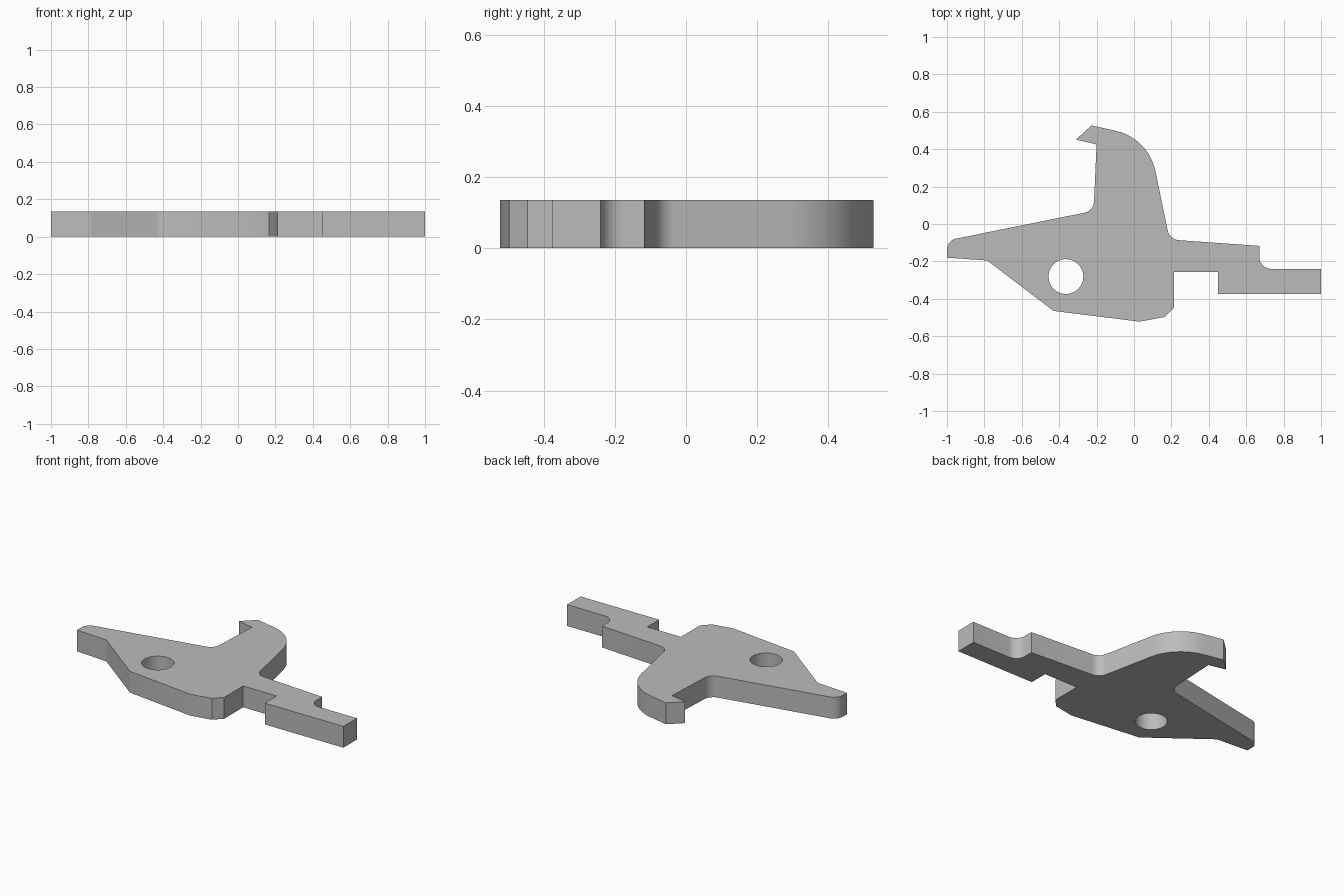
import bpy, bmesh, math
from mathutils import Vector

HEIGHT = 0.135

cube = bpy.data.objects.get("Cube")
if cube:
    bpy.data.objects.remove(cube)

grey = bpy.data.materials.new("plain grey")
grey.use_nodes = True
colour = (0.5, 0.5, 0.5, 1)
grey.diffuse_color = colour
grey.node_tree.nodes["Principled BSDF"].inputs["Base Color"].default_value = colour


def rounded(corners, steps=10):
    """Replace each corner that has a tangent length with a circular arc."""
    points = []
    for i, (x, y, cut) in enumerate(corners):
        p = Vector((x, y))
        if not cut:
            points.append(p)
            continue
        a = (Vector(corners[i - 1][:2]) - p).normalized()
        b = (Vector(corners[(i + 1) % len(corners)][:2]) - p).normalized()
        middle = p + (a + b).normalized() * cut / math.cos(a.angle(b) / 2)
        start, end = p + a * cut - middle, p + b * cut - middle
        for k in range(steps + 1):
            spoke = start.normalized().slerp(end.normalized(), k / steps)
            points.append(middle + spoke * start.length)
    return points


# Outline corners: x, y, tangent length of the rounding
outline = [
    # pointed arm and lower body
    (-1, -0.18, 0), (-0.785, -0.195, 0), (-0.43, -0.465, 0), (0.03, -0.522, 0),
    (0.165, -0.497, 0), (0.215, -0.445, 0), (0.215, -0.256, 0),
    # stepped tail
    (0.45, -0.256, 0), (0.45, -0.375, 0), (1, -0.375, 0), (1, -0.24, 0),
    (0.67, -0.24, 0.065), (0.67, -0.117, 0), (0.19, -0.083, 0.05),
    # hooked upright
    (0.078, 0.46, 0.18), (-0.228, 0.527, 0), (-0.31, 0.451, 0), (-0.2, 0.425, 0),
    (-0.216, 0.07, 0.05), (-1, -0.088, 0.05),
]

# Round pivot hole
hole = [Vector((-0.364 + 0.093 * math.cos(k * math.tau / 48),
                -0.281 + 0.093 * math.sin(k * math.tau / 48))) for k in range(48)]

# Walls along the outline and the hole, then a cap at the bottom and the top
bm = bmesh.new()
rims = ([], [])
for loop in (rounded(outline), hole):
    low, high = ([bm.verts.new((p.x, p.y, z)) for p in loop] for z in (0, HEIGHT))
    for i in range(len(loop)):
        bm.faces.new((low[i - 1], low[i], high[i], high[i - 1]))
        rims[0].append(bm.edges.get((low[i - 1], low[i])))
        rims[1].append(bm.edges.get((high[i - 1], high[i])))
for rim in rims:
    bmesh.ops.triangle_fill(bm, edges=rim, use_beauty=True, normal=(0, 0, 1))
bmesh.ops.recalc_face_normals(bm, faces=bm.faces)

mesh = bpy.data.meshes.new("lever_plate")
bm.to_mesh(mesh)
bm.free()
mesh.materials.append(grey)
lever = bpy.data.objects.new("lever_plate", mesh)
bpy.context.collection.objects.link(lever)

# Smooth the rounded walls, keep the rims sharp
bpy.ops.object.select_all(action="DESELECT")
lever.select_set(True)
bpy.context.view_layer.objects.active = lever
bpy.ops.object.shade_smooth_by_angle(angle=math.radians(20))
